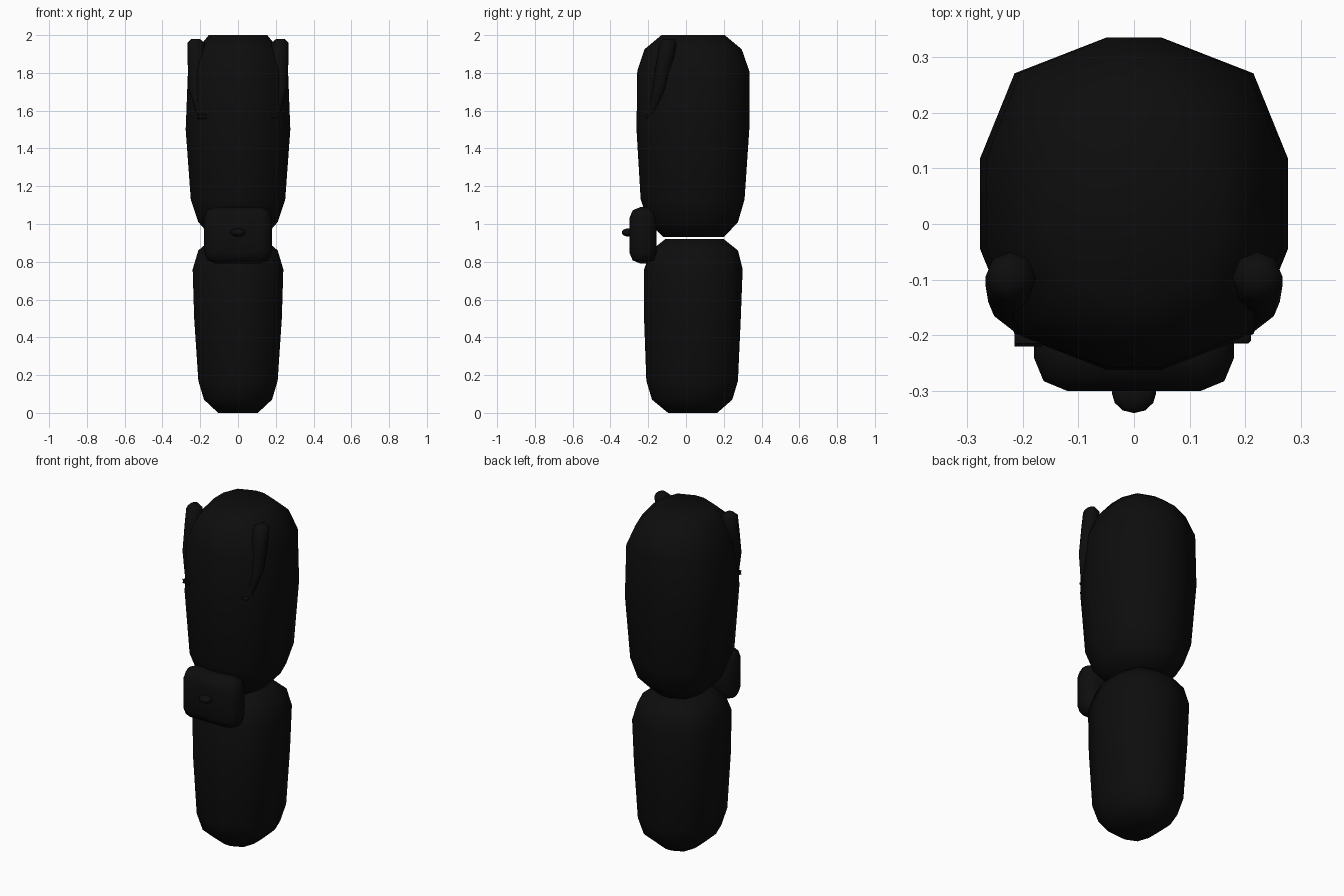
import bpy, bmesh, math
from mathutils import Vector

cube = bpy.data.objects.get("Cube")
if cube:
    bpy.data.objects.remove(cube, do_unlink=True)

black = bpy.data.materials.new("matte black")
black.use_nodes = True
colour = (0.004, 0.004, 0.004, 1)
black.diffuse_color = colour
black.node_tree.nodes["Principled BSDF"].inputs["Base Color"].default_value = colour

# Twelve-sided section of the limb, as fractions of half width and half depth
quarter = [(1, 0.27), (0.775, 0.785), (0.18, 1)]
SECTION = (quarter + [(-x, y) for x, y in reversed(quarter)]
           + [(-x, -y) for x, y in quarter] + [(x, -y) for x, y in reversed(quarter)])


def finish(name, bm, angle):
    bmesh.ops.recalc_face_normals(bm, faces=bm.faces)
    mesh = bpy.data.meshes.new(name)
    bm.to_mesh(mesh)
    bm.free()
    mesh.materials.append(black)
    obj = bpy.data.objects.new(name, mesh)
    bpy.context.collection.objects.link(obj)
    bpy.ops.object.select_all(action='DESELECT')
    obj.select_set(True)
    bpy.context.view_layer.objects.active = obj
    bpy.ops.object.shade_smooth_by_angle(angle=math.radians(angle))
    return obj


def skin(bm, loops):
    """Bridge successive point loops and cap both ends."""
    rings = [[bm.verts.new(p) for p in loop] for loop in loops]
    for a, b in zip(rings, rings[1:]):
        for i in range(len(a)):
            j = (i + 1) % len(a)
            bm.faces.new((a[i], a[j], b[j], b[i]))
    bm.faces.new(rings[0])
    bm.faces.new(rings[-1])


def limb(name, rows):
    """Rows hold height, half width, front y and back y."""
    bm = bmesh.new()
    skin(bm, [[(x * w, (f + b) / 2 + y * (b - f) / 2, z) for x, y in SECTION]
              for z, w, f, b in rows])
    return finish(name, bm, 50)


# Thigh and shin shells
limb("thigh", [(0.93, 0.14, -0.12, 0.20), (1.01, 0.21, -0.20, 0.275),
               (1.13, 0.25, -0.24, 0.31), (1.5, 0.277, -0.262, 0.335),
               (1.81, 0.265, -0.258, 0.335), (1.925, 0.215, -0.22, 0.295),
               (2.0, 0.155, -0.13, 0.205)])
limb("shin", [(0, 0.105, -0.095, 0.165), (0.07, 0.18, -0.18, 0.245),
              (0.17, 0.21, -0.21, 0.275), (0.5, 0.232, -0.222, 0.29),
              (0.76, 0.24, -0.222, 0.30), (0.86, 0.21, -0.185, 0.275),
              (0.92, 0.14, -0.11, 0.20)])

# Rounded knee pad
bm = bmesh.new()
bmesh.ops.create_cube(bm, size=1)
for v in bm.verts:
    v.co = Vector((v.co.x * 0.36, v.co.y * 0.145 - 0.2275, v.co.z * 0.3 + 0.94))
bmesh.ops.bevel(bm, geom=bm.edges[:], offset=0.06, segments=2, profile=0.5, affect='EDGES')
finish("knee_pad", bm, 50)

# Small knob on the knee pad
bm = bmesh.new()
bmesh.ops.create_uvsphere(bm, u_segments=12, v_segments=8, radius=1)
for v in bm.verts:
    v.co = Vector((v.co.x * 0.04, v.co.y * 0.037 - 0.303, v.co.z * 0.022 + 0.955))
finish("knee_knob", bm, 60)

# Tapered ridges on the front corners of the thigh: centre, half width, half depth
ridge = [((0.225, -0.09, 1.98), 0.022, 0.025), ((0.222, -0.095, 1.96), 0.045, 0.045),
         ((0.222, -0.11, 1.87), 0.045, 0.045), ((0.226, -0.14, 1.72), 0.036, 0.036),
         ((0.205, -0.175, 1.60), 0.02, 0.022), ((0.2, -0.185, 1.56), 0.01, 0.014)]
for name, side in (("left", 1), ("right", -1)):
    bm = bmesh.new()
    skin(bm, [[(side * (c[0] + w * math.cos(a)), c[1] + d * math.sin(a), c[2])
               for a in (math.tau * i / 8 for i in range(8))] for c, w, d in ridge])
    finish(name + "_thigh_ridge", bm, 60)

    # Short tab at the foot of each ridge
    bm = bmesh.new()
    bmesh.ops.create_cube(bm, size=1)
    for v in bm.verts:
        v.co = Vector((side * (v.co.x * 0.04 + 0.19), v.co.y * 0.024 - 0.203,
                       v.co.z * 0.016 + 1.57))
    bmesh.ops.bevel(bm, geom=bm.edges[:], offset=0.005, segments=1, affect='EDGES')
    finish(name + "_thigh_tab", bm, 50)
